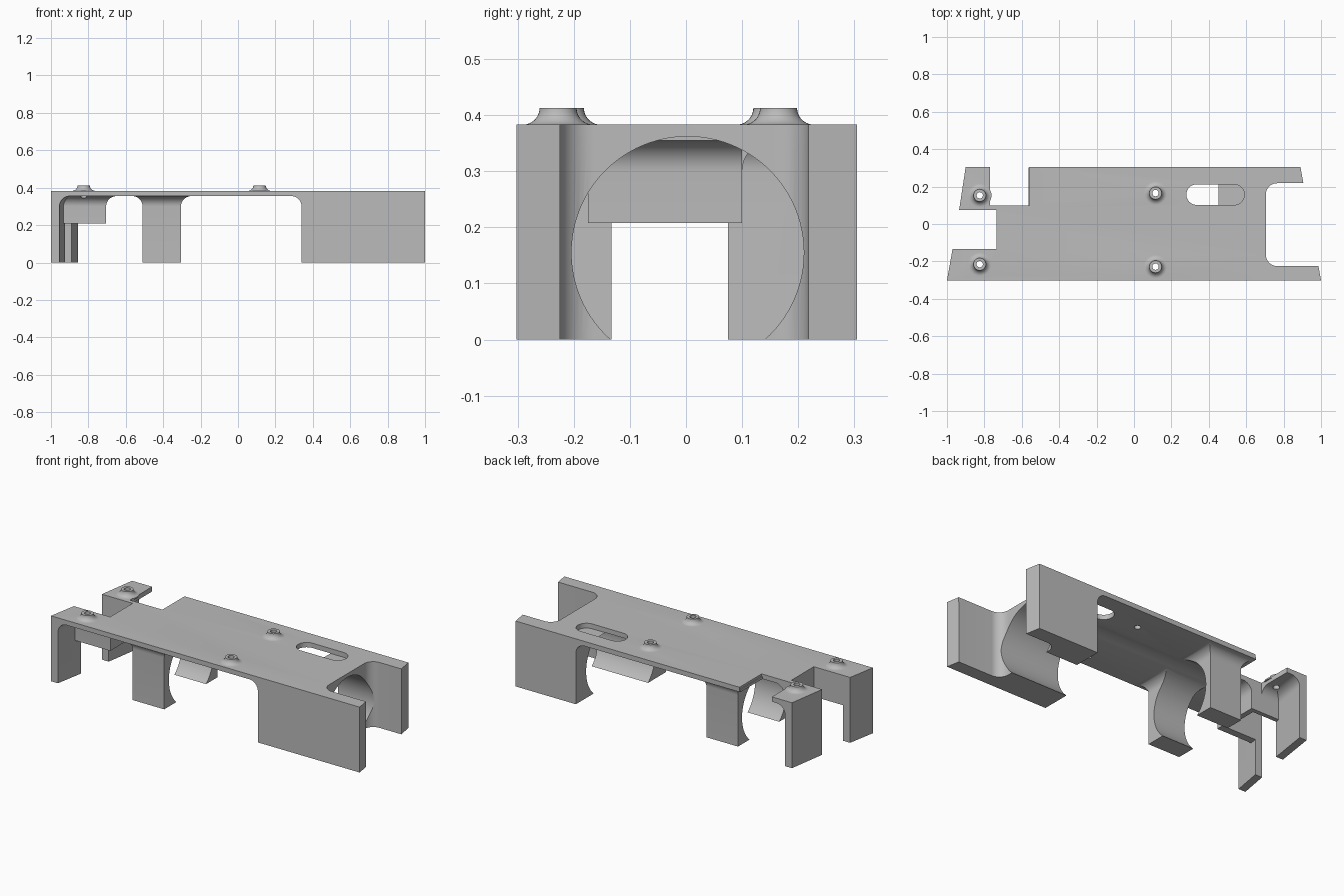
import bpy, bmesh
from math import sin, cos, pi

if "Cube" in bpy.data.objects:
    bpy.data.objects.remove(bpy.data.objects["Cube"], do_unlink=True)

BOTTOM, TOP, PEAK = 0.355, 0.383, 0.413   # deck underside, deck top, boss top
FILLET = 0.055
STEPS = 10

grey = bpy.data.materials.new("plain grey")
grey.use_nodes = True
grey.diffuse_color = (0.5, 0.5, 0.5, 1)
grey.node_tree.nodes["Principled BSDF"].inputs["Base Color"].default_value = (0.5, 0.5, 0.5, 1)


def loft(name, rings):
    """Solid through a stack of matching closed rings of 3D points."""
    bm = bmesh.new()
    loops = [[bm.verts.new(p) for p in ring] for ring in rings]
    n = len(loops[0])
    for a, b in zip(loops, loops[1:]):
        for i in range(n):
            j = (i + 1) % n
            bm.faces.new((a[i], a[j], b[j], b[i]))
    bm.faces.new(loops[0][::-1])
    bm.faces.new(loops[-1])
    bmesh.ops.recalc_face_normals(bm, faces=bm.faces)
    mesh = bpy.data.meshes.new(name)
    bm.to_mesh(mesh)
    bm.free()
    mesh.materials.append(grey)
    ob = bpy.data.objects.new(name, mesh)
    bpy.context.collection.objects.link(ob)
    return ob


def prism(name, outline, z0, z1):
    return loft(name, [[(x, y, z) for x, y in outline] for z in (z0, z1)])


def flared(name, quad, z0, flare):
    """Block under the deck; the sides named in flare curve out into it.
    quad runs counter-clockwise from the low-x, low-y corner."""
    sides = [("left", "front"), ("right", "front"), ("right", "back"), ("left", "back")]
    step = {"left": -1, "right": 1, "front": -1, "back": 1}

    def ring(off, z):
        return [(x + off * step[a] * (a in flare), y + off * step[b] * (b in flare), z)
                for (x, y), (a, b) in zip(quad, sides)]

    rings = [ring(0, z0)]
    for k in range(STEPS + 1):
        t = k / STEPS * pi / 2
        rings.append(ring(FILLET * (1 - cos(t)), BOTTOM - FILLET * (1 - sin(t))))
    rings.append(ring(FILLET, 0.37))
    return loft(name, rings)


def rect(x0, x1, y0, y1):
    return [(x0, y0), (x1, y0), (x1, y1), (x0, y1)]


def rounded(x0, x1, y0, y1, r):
    pts = []
    for i, (cx, cy) in enumerate(rect(x0 + r, x1 - r, y0 + r, y1 - r)):
        for k in range(STEPS + 1):
            t = pi + (i + k / STEPS) * pi / 2
            pts.append((cx + r * cos(t), cy + r * sin(t)))
    return pts


def circle(r, n=32):
    return [(r * cos(2 * pi * i / n), r * sin(2 * pi * i / n)) for i in range(n)]


def combine(target, tool, operation):
    mod = target.modifiers.new("join", 'BOOLEAN')
    mod.operation, mod.solver, mod.object = operation, 'EXACT', tool
    bpy.context.view_layer.objects.active = target
    bpy.ops.object.modifier_apply(modifier=mod.name)
    bpy.data.objects.remove(tool, do_unlink=True)


# Deck plate with the notches at its right end
deck = prism("mounting_bracket", [
    (-1, -0.302), (1, -0.302), (0.89, 0.305), (-0.56, 0.305), (-0.56, 0.1),
    (-0.77, 0.1), (-0.77, 0.305), (-0.9, 0.305), (-0.935, 0.075),
    (-0.735, 0.075), (-0.735, -0.133), (-0.97, -0.133)], BOTTOM, TOP)

# Saddle legs, large left block, end legs and the walls around the notch
parts = [
    flared("saddle_legs", rect(-0.51, -0.305, -0.247, 0.247), 0,
           ("left", "right", "front", "back")),
    flared("left_block_front", [(0.34, -0.302), (1, -0.302), (0.945, 0), (0.34, 0)], 0, ("left",)),
    flared("left_block_back", [(0.5, 0), (0.945, 0), (0.89, 0.305), (0.5, 0.305)], 0, ("left",)),
    flared("end_leg_front", [(-1, -0.302), (-0.955, -0.302), (-0.925, -0.133), (-0.97, -0.133)],
           0, ("right",)),
    flared("end_leg_back", [(-0.935, 0.075), (-0.89, 0.075), (-0.855, 0.305), (-0.9, 0.305)],
           0, ("right",)),
    flared("notch_wall_front", rect(-0.95, -0.705, -0.175, -0.133), 0.208, ("front", "right")),
    flared("notch_wall_end", rect(-0.735, -0.705, -0.15, 0.1), 0.208, ("right",)),
    flared("notch_wall_back", rect(-0.91, -0.77, 0.075, 0.1), 0.208, ("back",)),
    prism("notch_wall_corner", rect(-0.78, -0.72, 0.075, 0.1), 0.208, 0.37),
]
for part in parts:
    combine(deck, part, 'UNION')

# Round channel through the legs and block
channel = loft("channel_cutter", [[(x, 0.003 + a, 0.155 + b) for a, b in circle(0.207, 96)]
                                  for x in (-0.6, 0.8)])
combine(deck, channel, 'DIFFERENCE')

# Open notch at the left end, and the long slot in the deck
combine(deck, prism("notch_cutter", rounded(0.705, 1.3, -0.225, 0.218, 0.06), -0.1, 0.5), 'DIFFERENCE')
combine(deck, prism("slot_cutter", rounded(0.28, 0.59, 0.102, 0.212, 0.0549), BOTTOM - 0.0005, 0.5),
        'DIFFERENCE')

# Four flared bosses with through holes
for bx, by in ((-0.825, 0.153), (-0.825, -0.215), (0.115, 0.165), (0.115, -0.228)):
    curve = [(0.063, 0.375)]
    for k in range(STEPS + 1):
        t = (1 - k / STEPS) * pi / 2
        curve.append((0.063 - 0.03 * cos(t), PEAK - 0.03 * sin(t)))
    boss = loft("boss", [[(bx + a, by + b, z) for a, b in circle(r)] for r, z in curve])
    combine(deck, boss, 'UNION')
    hole = prism("hole_cutter", [(bx + a, by + b) for a, b in circle(0.017, 24)], 0.25, 0.5)
    combine(deck, hole, 'DIFFERENCE')

# Smooth curved faces, keep edges sharp
bpy.ops.object.select_all(action='DESELECT')
deck.select_set(True)
bpy.context.view_layer.objects.active = deck
bpy.ops.object.shade_smooth_by_angle(angle=pi / 6)
